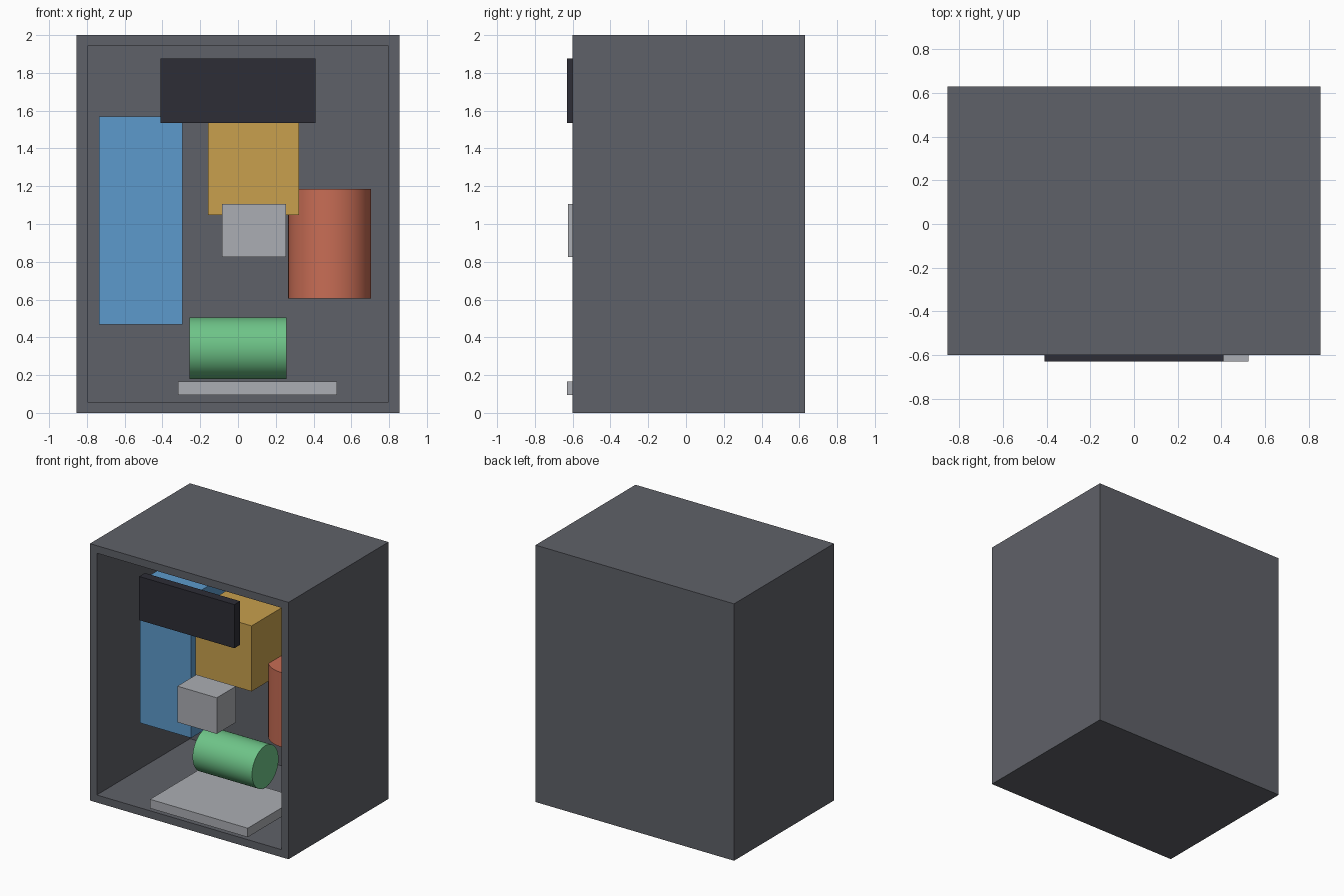
import bpy, bmesh, math
from mathutils import Vector

old = bpy.data.objects.get("Cube")
if old:
    bpy.data.objects.remove(old, do_unlink=True)


def material(name, rgb):
    """Flat material from 0-255 sRGB values."""
    lin = [((c / 255 + 0.055) / 1.055) ** 2.4 for c in rgb] + [1]
    m = bpy.data.materials.new(name)
    m.use_nodes = True
    m.diffuse_color = lin
    m.node_tree.nodes["Principled BSDF"].inputs["Base Color"].default_value = lin
    return m


charcoal = material("charcoal grey", (95, 97, 104))
black = material("near black", (45, 45, 54))
blue = material("blue", (92, 154, 204))
ochre = material("ochre", (200, 160, 77))
terracotta = material("terracotta", (200, 109, 85))
green = material("green", (110, 196, 136))
silver = material("silver grey", (171, 174, 179))


def box(name, x, y, z, mat):
    """Box from its x, y and z ranges."""
    bpy.ops.mesh.primitive_cube_add(size=1)
    ob = bpy.context.object
    ob.name = name
    lo, hi = Vector((x[0], y[0], z[0])), Vector((x[1], y[1], z[1]))
    for v in ob.data.vertices:
        v.co = (lo + hi) / 2 + Vector(a * b for a, b in zip(v.co, hi - lo))
    ob.data.materials.append(mat)
    return ob


def cylinder(name, centre, radius, length, mat, rotation=(0, 0, 0)):
    bpy.ops.mesh.primitive_cylinder_add(vertices=48, radius=radius, depth=length,
                                        location=centre, rotation=rotation)
    ob = bpy.context.object
    ob.name = name
    ob.data.materials.append(mat)
    bpy.ops.object.shade_smooth_by_angle(angle=math.radians(40))
    return ob


# Cabinet: solid block with the front inset and pushed in to leave even walls
wall = 0.083
cabinet = box("cabinet", (-0.855, 0.855), (-0.60, 0.63), (0, 2), charcoal)
bm = bmesh.new()
bm.from_mesh(cabinet.data)
front = min(bm.faces, key=lambda f: f.calc_center_median().y)
bmesh.ops.inset_region(bm, faces=[front], thickness=wall)
front = bmesh.ops.extrude_discrete_faces(bm, faces=[front])["faces"][0]
bmesh.ops.translate(bm, verts=front.verts, vec=(0, 1.23 - wall, 0))
bm.to_mesh(cabinet.data)
bm.free()

# Contents
box("control_panel", (-0.41, 0.41), (-0.63, -0.56), (1.535, 1.875), black)
box("tall_tank", (-0.735, -0.295), (-0.156, 0.28), (0.467, 1.57), blue)
box("upper_unit", (-0.16, 0.322), (-0.293, 0.187), (1.047, 1.557), ochre)
box("small_module", (-0.085, 0.255), (-0.625, -0.39), (0.825, 1.106), silver)
box("drip_tray", (-0.317, 0.525), (-0.63, 0.0), (0.095, 0.165), silver)
cylinder("upright_vessel", (0.485, 0.062, 0.895), 0.22, 0.58, terracotta)
cylinder("lying_drum", (0, -0.03, 0.343), 0.163, 0.512, green, (0, math.pi / 2, 0))
